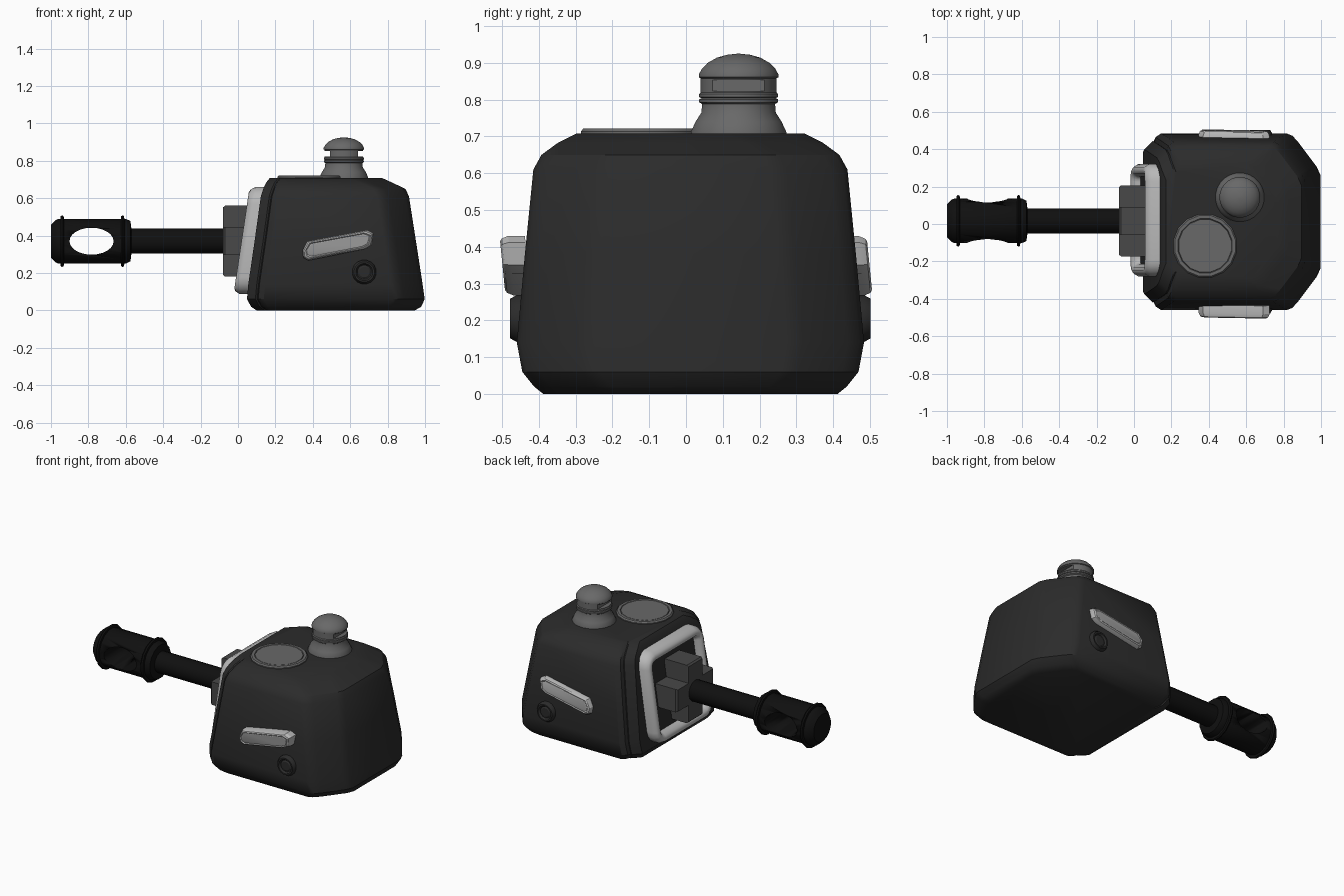
import bpy, bmesh, math
from mathutils import Matrix, Vector

if "Cube" in bpy.data.objects:
    bpy.data.objects.remove(bpy.data.objects["Cube"])

def mat(name, v):
    m = bpy.data.materials.new(name)
    m.diffuse_color = (v, v, v, 1)
    m.use_nodes = True
    m.node_tree.nodes["Principled BSDF"].inputs["Base Color"].default_value = m.diffuse_color
    return m

DARK, BLACK, STEEL = mat("dark_grey", .024), mat("black", .005), mat("steel", .065)
MID, PALE, LENS = mat("mid_grey", .14), mat("pale_grey", .48), mat("lens", .36)

def finish(name, bm, material, angle=35):
    bmesh.ops.remove_doubles(bm, verts=bm.verts, dist=1e-5)
    bmesh.ops.recalc_face_normals(bm, faces=bm.faces)
    me = bpy.data.meshes.new(name)
    bm.to_mesh(me)
    bm.free()
    ob = bpy.data.objects.new(name, me)
    bpy.context.collection.objects.link(ob)
    me.materials.append(material)
    bpy.ops.object.select_all(action='DESELECT')
    bpy.context.view_layer.objects.active = ob
    ob.select_set(True)
    if angle:
        bpy.ops.object.shade_smooth_by_angle(angle=math.radians(angle))
    return ob

def loft(name, rings, material, caps=True, closed=False, angle=35):
    bm = bmesh.new()
    vs = [[bm.verts.new(p) for p in r] for r in rings]
    pairs = list(zip(vs, vs[1:])) + ([(vs[-1], vs[0])] if closed else [])
    for a, b in pairs:
        for i in range(len(a)):
            j = (i + 1) % len(a)
            bm.faces.new((a[i], a[j], b[j], b[i]))
    if caps:
        bm.faces.new(vs[0])
        bm.faces.new(vs[-1])
    return finish(name, bm, material, angle)

AXES = {'X': Matrix.Rotation(math.pi / 2, 3, 'Y'), 'Z': Matrix.Identity(3),
        'Y': Matrix.Rotation(-math.pi / 2, 3, 'X')}

def lathe(name, profile, axis, origin, material, n=16, angle=35):
    # profile: (radius, distance along axis)
    rings = []
    for r, t in profile:
        rings.append([AXES[axis] @ Vector((r * math.cos(2 * math.pi * (k + .5) / n),
                                           r * math.sin(2 * math.pi * (k + .5) / n), t))
                      + Vector(origin) for k in range(n)])
    return loft(name, rings, material, angle=angle)

def cut(ob, cutter):
    m = ob.modifiers.new("cut", 'BOOLEAN')
    m.operation, m.solver, m.object = 'DIFFERENCE', 'EXACT', cutter
    cutter.hide_render = True
    bpy.context.view_layer.objects.active = ob
    bpy.ops.object.modifier_apply(modifier=m.name)
    bpy.data.objects.remove(cutter)

def box(name, lo, hi, material, bevel=0):
    bm = bmesh.new()
    bmesh.ops.create_cube(bm, size=1)
    for v in bm.verts:
        v.co = [(l + h) / 2 + c * (h - l) for c, l, h in zip(v.co, lo, hi)]
    if bevel:
        bmesh.ops.bevel(bm, geom=bm.edges[:], offset=bevel, segments=1, affect='EDGES')
    return finish(name, bm, material, 0)

# Tapered housing: rings of (z, rear x, front x, half width)
def body_ring(z, xr, xf, h):
    half = [(xr, h - .085), (xr + .045, h - .04), (xr + .055, h - .045), (xr + .06, h - .02),
            (xr + .09, h), (xf - .17, h), (xf - .14, h - .012), (xf - .11, h - .045),
            (xf - .02, h - .165), (xf, h - .21)]
    return [(x, .012 + y, z) for x, y in half] + [(x, .012 - y, z) for x, y in reversed(half)]

loft("housing", [body_ring(*r) for r in (
    (0, .10, .945, .40), (.02, .07, .98, .425), (.06, .048, .998, .457), (.14, .055, .987, .472),
    (.38, .09, .95, .45), (.61, .122, .914, .427), (.65, .135, .895, .405),
    (.683, .15, .825, .36), (.708, .17, .77, .31))], DARK, angle=30)

# Pale rear frame leaning with the rear wall, and the panel inside it
def frame_ring(inset, depth):
    hw, hh, r = .30 - inset, .287 - inset, max(.09 - inset, .03)
    pts = []
    for q, (sy, sz) in enumerate(((1, 1), (-1, 1), (-1, -1), (1, -1))):
        for k in range(5):
            a = math.pi / 2 * (q + k / 4)
            y = .02 + sy * (hw - r) + r * math.cos(a)
            z = .374 + sz * (hh - r) + r * math.sin(a)
            pts.append((.097 + .15 * (z - .374) - depth, y, z))
    return pts

loft("rear_frame", [frame_ring(*p) for p in ((0, -.035), (0, .045), (.015, .07), (.03, .078),
                                             (.05, .072), (.065, .045), (.065, -.035))],
     PALE, caps=False, closed=True, angle=50)
loft("rear_panel", [frame_ring(.055, -.03), frame_ring(.055, .03)], DARK)

# Cross-shaped barrel mount
CY, CZ = .017, .37
w, l = .075, .19
cross = [(w, w), (w, l), (-w, l), (-w, w), (-l, w), (-l, -w),
         (-w, -w), (-w, -l), (w, -l), (w, -w), (l, -w), (l, w)]
loft("barrel_mount", [[(x, CY + s * a, CZ + s * b) for a, b in cross]
                      for x, s in ((.09, 1), (-.07, 1), (-.08, .95))], STEEL, angle=0)

# Barrel and slotted muzzle
lathe("barrel", [(.068, -.6), (.068, 0)], 'X', (0, CY, CZ), BLACK)
muzzle = lathe("muzzle", [(.09, -1), (.115, -.975), (.122, -.96), (.122, -.6), (.11, -.575), (.07, -.57)],
               'X', (0, CY, CZ), BLACK)
slot = loft("slot_cutter", [[(-.783 + .118 * math.cos(k * math.pi / 12), y,
                              CZ + .072 * math.sin(k * math.pi / 12)) for k in range(24)]
                            for y in (-.4, .4)], BLACK)
cut(muzzle, slot)
for i, x in enumerate((-.94, -.617)):
    lathe(f"muzzle_ring_{i}", [(.115, x - .01), (.136, x - .008), (.141, x), (.136, x + .008), (.115, x + .01)],
          'X', (0, CY, CZ), BLACK)

# Round roof hatch
lathe("roof_hatch", [(.172, .69), (.172, .714), (.165, .722), (.148, .722), (.145, .716), (.143, .721)],
      'Z', (.38, -.117, 0), MID, angle=25)

# Domed periscope with front and rear windows
scope = lathe("periscope", [
    (.131, .69), (.131, .712), (.118, .74), (.102, .765), (.1, .788), (.108, .793), (.108, .801),
    (.102, .804), (.108, .807), (.108, .815), (.104, .82), (.104, .858), (.109, .861), (.109, .869),
    (.1, .885), (.085, .9), (.06, .914), (.032, .922), (.004, .925)],
    'Z', (.566, .143, 0), MID, n=24, angle=30)
for lo, hi in ((.641, .75), (.38, .491)):
    cut(scope, box("window_cutter", (lo, 0, .824), (hi, .3, .853), MID))

# Side lamps and side bolts on both flanks
outline = [(-.19, -.03), (-.165, .02), (.155, .08), (.19, .062),
           (.18, 0), (.145, -.022), (-.16, -.083), (-.185, -.068)]

def lamp_ring(s, inset, level):
    pts = []
    for x, z in outline:
        zc = z - .17 * x
        z = .17 * x * (1 - inset / .19) + zc * (1 - inset / .065)
        pts.append((.535 + x * (1 - inset / .19), s * level - .1 * z, .35 + z))
    return pts

for side, s in (("front", -1), ("back", 1)):
    loft(f"{side}_lamp_rim", [lamp_ring(s, *p) for p in
         ((0, .43), (0, .475), (.008, .494), (.016, .499), (.022, .494))], PALE, angle=25)
    loft(f"{side}_lamp_lens", [lamp_ring(s, .023, .45), lamp_ring(s, .023, .496), lamp_ring(s, .027, .498)],
         LENS, angle=25)
    y0 = .012
    lathe(f"{side}_bolt", [(.065, s * .44), (.065, s * .472), (.055, s * .49), (.046, s * .49),
                           (.038, s * .478), (.034, s * .478), (.028, s * .482)],
          'Y', (.675, y0, .205), DARK, angle=30)
